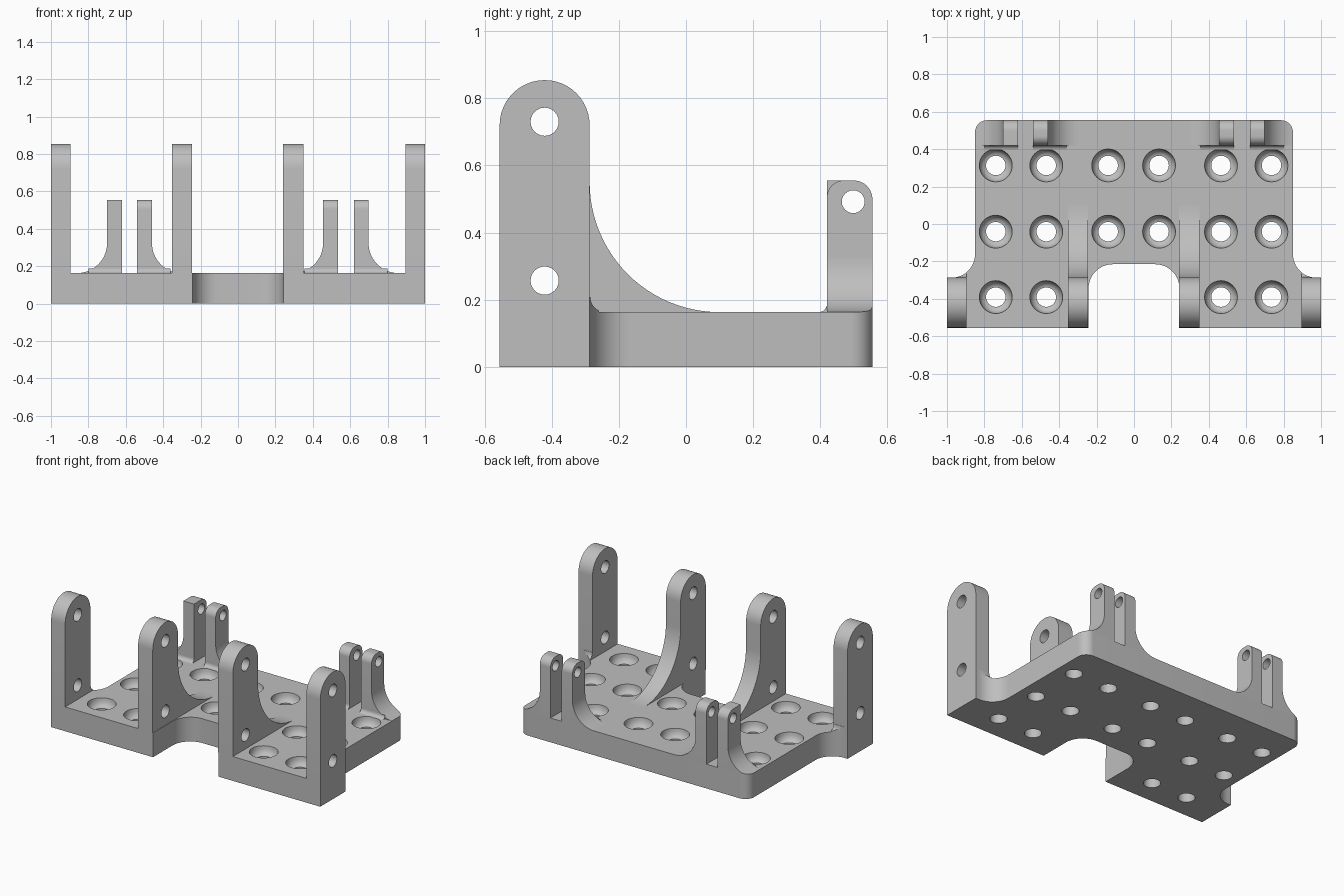
import bpy, bmesh
from math import cos, sin, radians, tau

if "Cube" in bpy.data.objects:
    bpy.data.objects.remove(bpy.data.objects["Cube"])

H = 0.163            # plate thickness
FRONT, BACK = -0.555, 0.555

grey = bpy.data.materials.new("plain grey")
grey.diffuse_color = (0.52, 0.52, 0.52, 1)
grey.use_nodes = True
grey.node_tree.nodes["Principled BSDF"].inputs["Base Color"].default_value = grey.diffuse_color


def arc(cx, cy, r, a0, a1, n=12):
    """Points on an arc, angles in degrees."""
    angs = [radians(a0 + (a1 - a0) * i / n) for i in range(n + 1)]
    return [(cx + r * cos(a), cy + r * sin(a)) for a in angs]


def finish(bm, name):
    bmesh.ops.recalc_face_normals(bm, faces=bm.faces)
    me = bpy.data.meshes.new(name)
    bm.to_mesh(me)
    bm.free()
    me.materials.append(grey)
    ob = bpy.data.objects.new(name, me)
    bpy.context.collection.objects.link(ob)
    return ob


def prism(name, pts, axis, a, b):
    """Extrude a 2D profile along an axis from a to b."""
    place = {"x": lambda p, t: (t, p[0], p[1]),
             "y": lambda p, t: (p[0], t, p[1]),
             "z": lambda p, t: (p[0], p[1], t)}[axis]
    bm = bmesh.new()
    lo = [bm.verts.new(place(p, a)) for p in pts]
    hi = [bm.verts.new(place(p, b)) for p in pts]
    bm.faces.new(lo)
    bm.faces.new(hi)
    for i in range(len(pts)):
        j = (i + 1) % len(pts)
        bm.faces.new((lo[i], lo[j], hi[j], hi[i]))
    return finish(bm, name)


def boolean(ob, cutter, op, keep=False):
    mod = ob.modifiers.new("cut", "BOOLEAN")
    mod.object, mod.operation, mod.solver = cutter, op, "EXACT"
    dg = bpy.context.evaluated_depsgraph_get()
    me = bpy.data.meshes.new_from_object(ob.evaluated_get(dg))
    ob.modifiers.clear()
    ob.data = me
    if not keep:
        bpy.data.objects.remove(cutter)


def drill(ob, y, z, r):
    """Round hole along x."""
    boolean(ob, prism("drill", arc(y, z, r, 0, 345, 23), "x", -1.2, 1.2), "DIFFERENCE")


# Plate outline: front notch, concave shoulders, rounded back corners
half = (arc(0.113, -0.345, 0.13, 90, 0) + [(0.243, FRONT), (1, FRONT), (1, -0.287)]
        + arc(0.975, -0.162, 0.125, 270, 180) + arc(0.785, 0.49, 0.065, 0, 90))
outline = half + [(-x, y) for x, y in reversed(half)]
plate = prism("base_plate", outline, "z", 0, H)
limit = prism("outline_limit", outline, "z", -0.2, 1.2)
limit.hide_render = True

# Screw holes with bowl-shaped seats
prof = [(0.088, H + 0.03), (0.088, H)]
prof += [(0.052 + 0.036 * cos(radians(a)), H - 0.055 * sin(radians(a))) for a in (20, 40, 60, 80, 90)]
prof += [(0.052, -0.03)]
bm = bmesh.new()
N = 32
for x in (-0.739, -0.469, -0.138, 0.134, 0.465, 0.735):
    for y in (0.313, -0.041, -0.391):
        if abs(x) < 0.2 and y < -0.2:
            continue
        rings = [[bm.verts.new((x + r * cos(tau * i / N), y + r * sin(tau * i / N), z))
                  for i in range(N)] for r, z in prof]
        bm.faces.new(rings[0])
        bm.faces.new(rings[-1])
        for A, B in zip(rings, rings[1:]):
            for i in range(N):
                bm.faces.new((A[i], A[i - 1], B[i - 1], B[i]))
boolean(plate, finish(bm, "screw_cutter"), "DIFFERENCE")

# Tall front posts; the inner pair carries a sweeping gusset
top = arc(-0.421, 0.72, 0.134, 0, 180, 24)
plain = [(FRONT, H), (-0.287, H)] + top
gusset = [(FRONT, H)] + arc(0.10, 0.55, 0.387, 270, 180, 24) + top
for name, x0, x1, shape in (("outer_post_left", -1, -0.896, plain),
                            ("inner_post_left", -0.354, -0.245, gusset),
                            ("inner_post_right", 0.241, 0.35, gusset),
                            ("outer_post_right", 0.896, 1, plain)):
    post = prism(name, shape, "x", x0, x1)
    drill(post, -0.421, 0.73, 0.042)
    drill(post, -0.421, 0.257, 0.042)

# Small fillets behind the outer posts
for side, x0, x1 in (("left", -0.99, -0.896), ("right", 0.896, 0.99)):
    fil = prism("post_fillet_" + side,
                [(-0.30, H)] + arc(-0.24, H + 0.045, 0.045, 270, 180) + [(-0.30, H + 0.045)],
                "x", x0, x1)
    boolean(fil, limit, "INTERSECT", keep=True)

# Back lugs with flared feet; the far left one keeps a square front corner
round_front = arc(0.47, 0.505, 0.05, 90, 180)
for name, x0, x1, d in (("lug_outer_left", -0.70, -0.621, -1), ("lug_inner_left", -0.54, -0.46, 1),
                        ("lug_inner_right", 0.455, 0.535, -1), ("lug_outer_right", 0.619, 0.698, 1)):
    front = [(0.42, 0.555)] if name == "lug_outer_left" else round_front
    lug = prism(name, [(0.42, H), (BACK, H)] + arc(0.50, 0.50, 0.055, 0, 90) + front, "x", x0, x1)
    drill(lug, 0.498, 0.492, 0.034)
    # flared foot, trimmed to the plate outline
    xe, xi = (x1, x0) if d > 0 else (x0, x1)
    R = 0.16
    curve = [(xe + d * (R + px), H + R + pz) for px, pz in arc(0, 0, R, 180, 270, 16)]
    foot = prism(name + "_flare", [(xe, H)] + curve, "y", 0.42, 0.62)
    boolean(foot, limit, "INTERSECT", keep=True)
    # fillet strip along the lug front
    a, b = sorted((xi, xe + d * 0.10))
    prism(name + "_fillet", [(0.42, H)] + arc(0.395, H + 0.025, 0.025, 270, 360, 8), "x", a, b)

bpy.data.objects.remove(limit)

# Smooth curves, crisp edges
for ob in bpy.context.scene.objects:
    ob.select_set(True)
    bpy.context.view_layer.objects.active = ob
bpy.ops.object.shade_smooth_by_angle(angle=radians(30))
